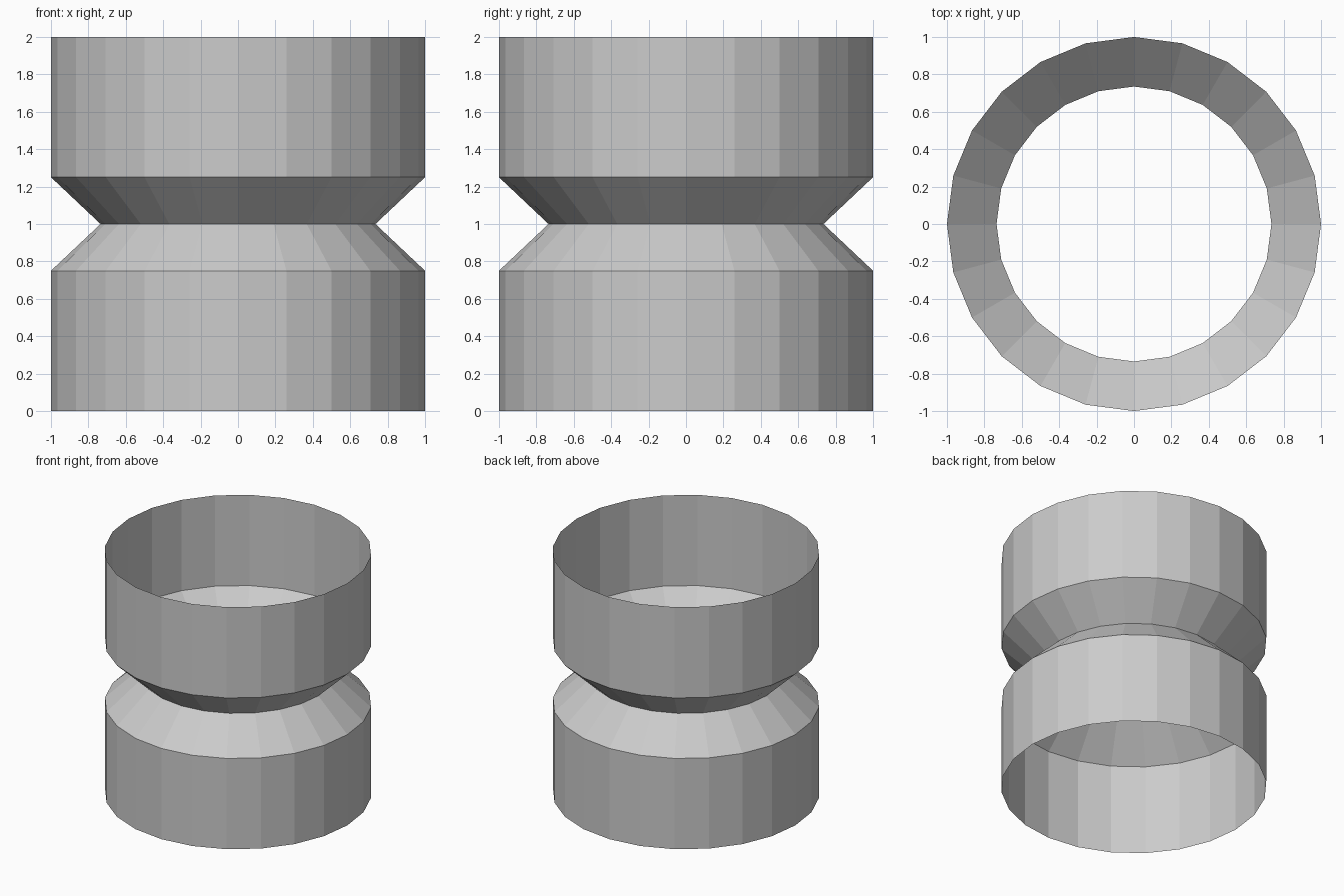
import bpy, bmesh
from math import cos, sin, tau

if "Cube" in bpy.data.objects:
    bpy.data.objects.remove(bpy.data.objects["Cube"])

SIDES = 24


def open_tube(name, profile):
    """Spin a (radius, height) profile around z into an open flat-faced shell."""
    bm = bmesh.new()
    rings = [[bm.verts.new((r * cos(tau * i / SIDES), r * sin(tau * i / SIDES), z))
              for i in range(SIDES)] for r, z in profile]
    for low, high in zip(rings, rings[1:]):
        for i in range(SIDES):
            j = (i + 1) % SIDES
            bm.faces.new((low[i], low[j], high[j], high[i]))
    mesh = bpy.data.meshes.new(name)
    bm.to_mesh(mesh)
    bm.free()
    obj = bpy.data.objects.new(name, mesh)
    bpy.context.collection.objects.link(obj)
    return obj


# Open-ended tube pinched to a V-shaped waist at mid height
open_tube("pinched_tube", [(1, 0), (1, 0.75), (0.735, 1), (1, 1.25), (1, 2)])
